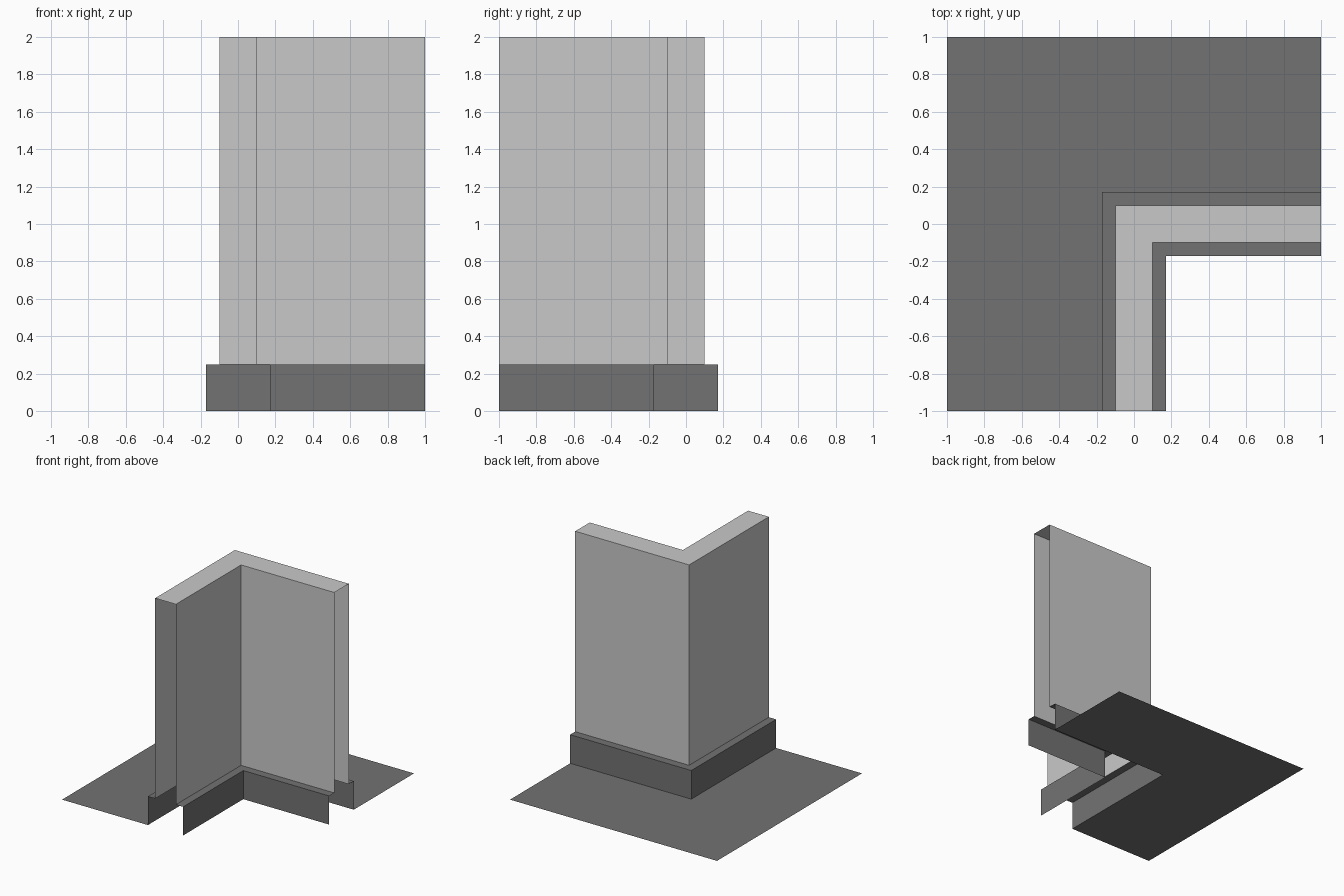
import bpy

if "Cube" in bpy.data.objects:
    bpy.data.objects.remove(bpy.data.objects["Cube"])


def material(name, value):
    m = bpy.data.materials.new(name)
    m.diffuse_color = (value, value, value, 1.0)
    m.use_nodes = True
    m.node_tree.nodes["Principled BSDF"].inputs["Base Color"].default_value = m.diffuse_color
    return m


light = material("light grey", 0.584)
dark = material("dark grey", 0.171)


def corner_sweep(name, profile, mat):
    """Sweep an open (offset, height) profile around the mitred corner.
    Positive offset is the outside of the corner."""
    verts, faces = [], []
    for d, z in profile:
        verts += [(-d, -1, z), (-d, d, z), (1, d, z)]
    for j in range(len(profile) - 1):
        for i in range(2):
            a, b = 3 * j + i, 3 * (j + 1) + i
            faces.append((a, b, b + 1, a + 1))
    mesh = bpy.data.meshes.new(name)
    mesh.from_pydata(verts, [], faces)
    mesh.materials.append(mat)
    mesh.update()
    ob = bpy.data.objects.new(name, mesh)
    bpy.context.collection.objects.link(ob)
    return ob


WALL, SKIRT, LEDGE, TOP = 0.1, 0.17, 0.25, 2.0

# Ground sheet around the outside of the corner
corner_sweep("floor", [(1, 0), (SKIRT, 0)], dark)
# Skirting: vertical plate and ledge on each side of the wall
corner_sweep("outer_skirting", [(SKIRT, 0), (SKIRT, LEDGE), (WALL, LEDGE)], dark)
corner_sweep("inner_skirting", [(-WALL, LEDGE), (-SKIRT, LEDGE), (-SKIRT, 0)], dark)
# Hollow wall shell, open at both ends and underneath
corner_sweep("wall", [(WALL, LEDGE), (WALL, TOP), (-WALL, TOP), (-WALL, LEDGE)], light)
